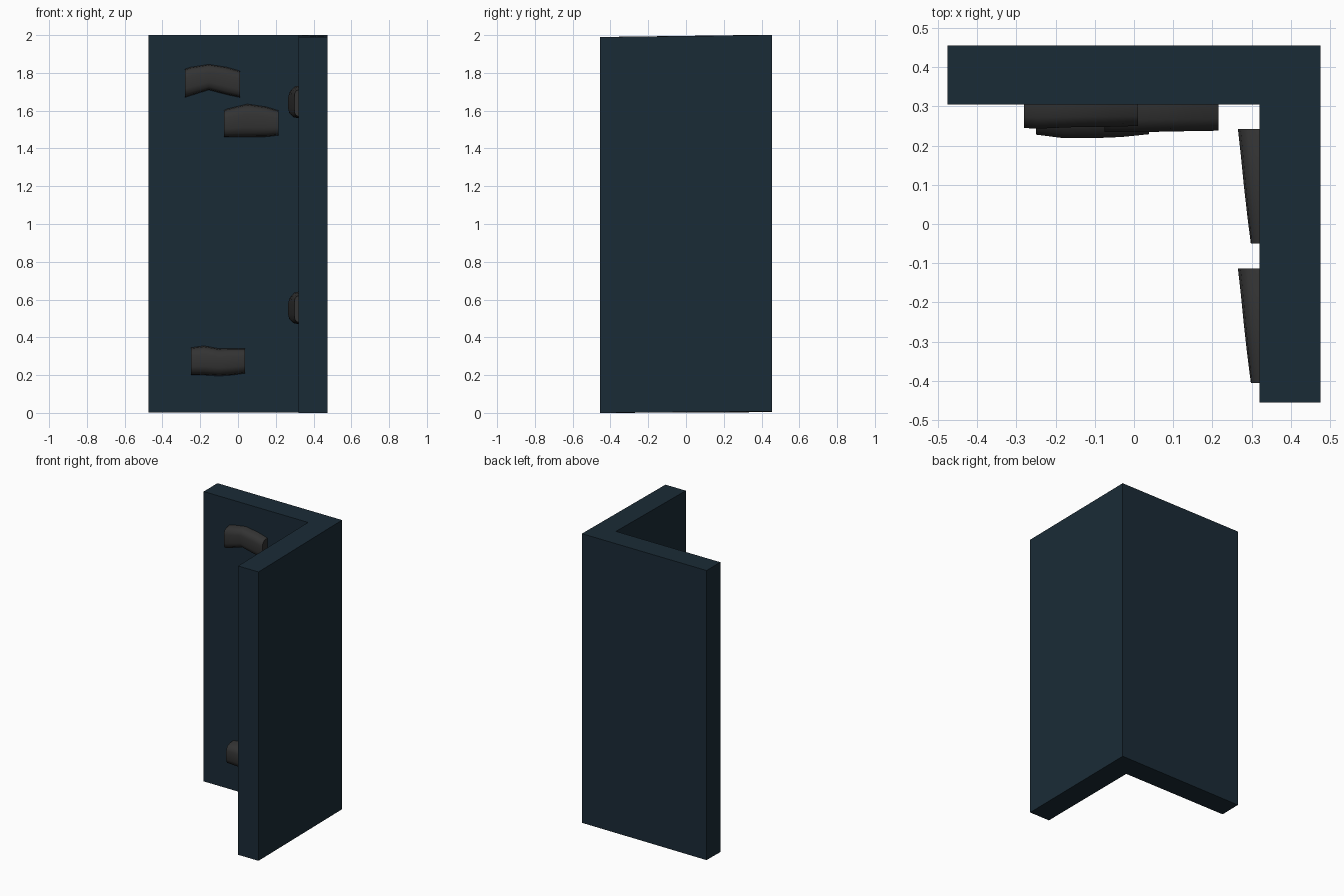
import bpy, bmesh

if "Cube" in bpy.data.objects:
    bpy.data.objects.remove(bpy.data.objects["Cube"])


def material(name, rgb):
    m = bpy.data.materials.new(name)
    m.diffuse_color = (*rgb, 1)
    m.use_nodes = True
    m.node_tree.nodes["Principled BSDF"].inputs["Base Color"].default_value = m.diffuse_color
    return m


WALL = material("dark_blue", (0.0103, 0.024, 0.037))
STONE = material("dark_grey", (0.033, 0.033, 0.033))


def make_object(name, bm, mat):
    bmesh.ops.recalc_face_normals(bm, faces=bm.faces)
    mesh = bpy.data.meshes.new(name)
    bm.to_mesh(mesh)
    bm.free()
    mesh.materials.append(mat)
    ob = bpy.data.objects.new(name, mesh)
    bpy.context.collection.objects.link(ob)
    return ob


# L-shaped corner wall; corners are (x, y, bottom z, top z)
corners = [(-0.475, 0.455, 0.005, 2), (-0.475, 0.305, 0.003, 2), (0.32, 0.305, 0.003, 2),
           (0.32, -0.455, 0, 1.99), (0.475, -0.455, 0, 1.99), (0.475, 0.455, 0.008, 2)]
bm = bmesh.new()
low = [bm.verts.new((x, y, b)) for x, y, b, t in corners]
high = [bm.verts.new((x, y, t)) for x, y, b, t in corners]
bm.faces.new(low)
bm.faces.new(high)
for i in range(6):
    j = (i + 1) % 6
    bm.faces.new((low[i], low[j], high[j], high[i]))
make_object("corner_wall", bm, WALL)

# Cross-section of a grip: (share of depth, share of height)
SECTION = [(None, 0), (0, 0), (0.55, 0.03), (0.88, 0.12), (1, 0.3),
           (1, 0.7), (0.88, 0.88), (0.55, 0.97), (0, 1), (None, 1)]


def grip(name, stations, place):
    """Loft the section through stations of (position, depth, bottom, top)."""
    bm = bmesh.new()
    rings = []
    for t, d, b, top in stations:
        rings.append([bm.verts.new(place(t, -0.03 if u is None else u * d, b + v * (top - b)))
                      for u, v in SECTION])
    n = len(SECTION)
    for r, s in zip(rings, rings[1:]):
        for i in range(n):
            bm.faces.new((r[i], r[(i + 1) % n], s[(i + 1) % n], s[i]))
    bm.faces.new(rings[0])
    bm.faces.new(rings[-1])
    ob = make_object(name, bm, STONE)
    bpy.ops.object.select_all(action='DESELECT')
    ob.select_set(True)
    bpy.context.view_layer.objects.active = ob
    bpy.ops.object.shade_smooth_by_angle(angle=0.8)


def on_back(t, d, z):
    return (t, 0.305 - d, z)


def on_side(t, d, z):
    return (0.32 - d, t, z)


# Grips on the back wall
grip("arched_grip", [(-0.28, 0.06, 1.67, 1.82), (-0.25, 0.062, 1.68, 1.83), (-0.155, 0.058, 1.71, 1.845),
                     (-0.06, 0.057, 1.685, 1.83), (0.01, 0.055, 1.67, 1.81)], on_back)
grip("middle_grip", [(-0.075, 0.07, 1.46, 1.6), (-0.055, 0.071, 1.46, 1.61), (0.05, 0.07, 1.46, 1.635),
                     (0.15, 0.068, 1.462, 1.62), (0.215, 0.067, 1.47, 1.6)], on_back)
grip("lower_grip", [(-0.25, 0.077, 0.2, 0.345), (-0.18, 0.086, 0.2, 0.355), (-0.1, 0.086, 0.195, 0.34),
                    (-0.03, 0.083, 0.2, 0.342), (0.038, 0.076, 0.21, 0.342)], on_back)

# Two tapered grips on the side wall
for name, y, z in (("upper_side_grip", -0.05, 1.56), ("lower_side_grip", -0.405, 0.47)):
    grip(name, [(y, 0.022, z + 0.01, z + 0.15), (y + 0.07, 0.031, z + 0.003, z + 0.165),
                (y + 0.15, 0.04, z, z + 0.172), (y + 0.23, 0.048, z, z + 0.165),
                (y + 0.292, 0.055, z + 0.01, z + 0.15)], on_side)
